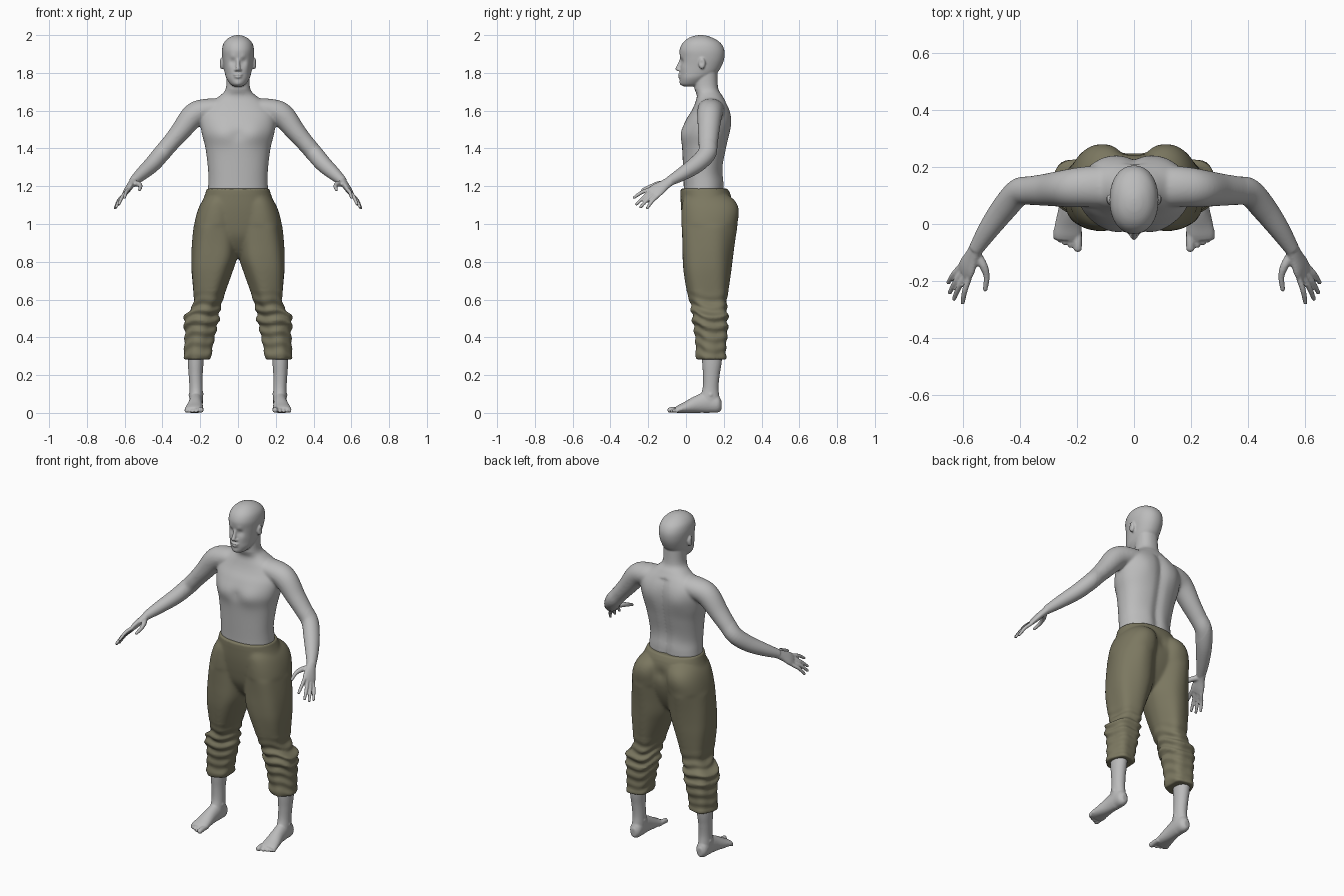
import bpy
import bmesh
import math
from mathutils import Vector, Matrix

cube = bpy.data.objects.get("Cube")
if cube:
    bpy.data.objects.remove(cube, do_unlink=True)


def material(name, color):
    mat = bpy.data.materials.new(name)
    mat.use_nodes = True
    mat.diffuse_color = color
    for node in mat.node_tree.nodes:
        if node.type == 'BSDF_PRINCIPLED':
            node.inputs["Base Color"].default_value = color
            node.inputs["Roughness"].default_value = 0.7
    return mat


def spline(rows, steps=6):
    """Smooth interpolation through rows of section values."""
    padded = [rows[0]] + list(rows) + [rows[-1]]
    result = []
    for a, b, c, d in zip(padded, padded[1:], padded[2:], padded[3:]):
        for i in range(steps):
            t = i / steps
            result.append([q + 0.5 * t * (r - p + t * (2*p - 5*q + 4*r - s + t * (3*(q - r) + s - p)))
                           for p, q, r, s in zip(a, b, c, d)])
    return result + [list(rows[-1])]


def skin_rings(bm, rings):
    loops = [[bm.verts.new(p) for p in ring] for ring in rings]
    for low, high in zip(loops, loops[1:]):
        for i in range(len(low)):
            j = (i + 1) % len(low)
            bm.faces.new((low[i], low[j], high[j], high[i]))
    bm.faces.new(loops[0])
    bm.faces.new(loops[-1])


def tower(bm, rows, power=2.0, segments=64, fold=None):
    """Upright loft; rows hold z, half width, front y, back y, centre x."""
    rings = []
    for z, w, front, back, cx in spline(rows):
        ring = []
        for i in range(segments):
            a = math.tau * i / segments
            c, s = math.cos(a), math.sin(a)
            extra = fold(a, z) if fold else 0
            x = math.copysign(abs(c) ** (2 / power), c) * (w + extra)
            y = math.copysign(abs(s) ** (2 / power), s) * ((back - front) / 2 + extra)
            ring.append(Vector((cx + x, (front + back) / 2 + y, z)))
        rings.append(ring)
    skin_rings(bm, rings)


def ball(bm, center, radii):
    matrix = Matrix.Translation(center) @ Matrix.Diagonal((*radii, 1))
    bmesh.ops.create_uvsphere(bm, u_segments=20, v_segments=12, radius=1, matrix=matrix)


def limb(bm, rows, side, segments=28, tip=False):
    """Loft along a path; rows hold x, y, z, radius along side, other radius."""
    rows = spline(rows)
    points = [Vector(r[:3]) for r in rows]
    rings = []
    for i, row in enumerate(rows):
        tangent = (points[min(i + 1, len(rows) - 1)] - points[max(i - 1, 0)]).normalized()
        across = Vector(side)
        across = (across - tangent * across.dot(tangent)).normalized()
        up = tangent.cross(across)
        angles = [math.tau * k / segments for k in range(segments)]
        rings.append([points[i] + across * math.cos(a) * row[3] + up * math.sin(a) * row[4] for a in angles])
    skin_rings(bm, rings)
    if tip:
        ball(bm, points[-1], [rows[-1][4]] * 3)


def push(bm, center, radius, offset):
    """Soft sculpting stroke, applied on both sides."""
    for sign in ((1, -1) if center[0] else (1,)):
        c = Vector((center[0] * sign, center[1], center[2]))
        move = Vector((offset[0] * sign, offset[1], offset[2]))
        for v in bm.verts:
            d = (v.co - c).length / radius
            if d < 3:
                v.co += move * math.exp(-d * d)


def mirror_all(bm):
    copy = bmesh.ops.duplicate(bm, geom=bm.verts[:] + bm.edges[:] + bm.faces[:])
    for item in copy["geom"]:
        if isinstance(item, bmesh.types.BMVert):
            item.co.x = -item.co.x


def finish(bm, name, mat, voxel, soft_area):
    """Fuse the overlapping parts into one skin and soften the joins."""
    bmesh.ops.recalc_face_normals(bm, faces=bm.faces[:])
    mesh = bpy.data.meshes.new(name)
    bm.to_mesh(mesh)
    bm.free()
    obj = bpy.data.objects.new(name, mesh)
    bpy.context.scene.collection.objects.link(obj)
    bpy.context.view_layer.objects.active = obj
    obj.select_set(True)
    remesh = obj.modifiers.new("fuse", 'REMESH')
    remesh.mode = 'VOXEL'
    remesh.voxel_size = voxel
    smooth = obj.modifiers.new("soften", 'SMOOTH')
    smooth.factor = 0.5
    smooth.iterations = 2
    for modifier in ("fuse", "soften"):
        bpy.ops.object.modifier_apply(modifier=modifier)
    bm = bmesh.new()
    bm.from_mesh(obj.data)
    area = [v for v in bm.verts if soft_area(v.co)]
    for _ in range(12):
        bmesh.ops.smooth_vert(bm, verts=area, factor=0.5, use_axis_x=True, use_axis_y=True, use_axis_z=True)
    bm.to_mesh(obj.data)
    bm.free()
    obj.data.materials.clear()
    obj.data.materials.append(mat)
    obj.data.shade_smooth()
    obj.select_set(False)


skin = material("grey skin", (0.5, 0.5, 0.5, 1))
cloth = material("olive cloth", (0.2, 0.187, 0.118, 1))

# Arm, palm and fingers
body = bmesh.new()
limb(body, [(.08, .13, 1.615, .07, .05), (.17, .13, 1.603, .07, .06), (.235, .125, 1.575, .066, .064),
            (.305, .12, 1.49, .057, .053), (.36, .117, 1.425, .051, .047), (.405, .11, 1.372, .049, .046),
            (.455, .055, 1.315, .046, .043), (.51, -.02, 1.265, .037, .035),
            (.555, -.09, 1.225, .026, .024)], (0, 1, 0))
across = Vector((.48, .67, -.57))
knuckles = Vector((.594, -.172, 1.166))
limb(body, [(.545, -.07, 1.235, .026, .022), (.565, -.11, 1.21, .03, .019),
            (.583, -.148, 1.184, .041, .017), (*knuckles, .041, .012)], across)
tips = [(.6, -.275, 1.14), (.63, -.262, 1.105), (.645, -.24, 1.09), (.65, -.205, 1.085)]
for i, end in enumerate(tips):
    base = knuckles + across * (0.021 * i - 0.031)
    end = Vector(end)
    middle = (base + end) / 2 + Vector((.003, 0, .006))
    start = base + (base - end) * 0.25
    limb(body, [(*start, .009, .009), (*base, .0105, .0105), (*middle, .01, .01), (*end, .008, .008)],
         across, 14, True)
limb(body, [(.555, -.1, 1.215, .016, .016), (.528, -.145, 1.212, .015, .015),
            (.516, -.185, 1.2, .011, .011), (.521, -.228, 1.182, .009, .009)], across, 14, True)

# Lower leg, foot and toes
tower(body, [(.45, .045, .08, .2, .222), (.28, .042, .085, .19, .224), (.2, .037, .09, .178, .224),
             (.13, .035, .088, .172, .222), (.07, .036, .07, .178, .222), (.03, .03, .07, .175, .222)])
limb(body, [(.222, .188, .04, .015, .025), (.222, .168, .042, .033, .043), (.222, .12, .055, .036, .056),
            (.225, .06, .045, .038, .046), (.23, 0, .028, .046, .031), (.233, -.035, .02, .049, .022),
            (.234, -.055, .015, .045, .015)], (1, 0, 0))
ball(body, (.25, .13, .095), (.012, .014, .014))
ball(body, (.194, .125, .1), (.012, .014, .014))
for i in range(5):
    x = (.197, .222, .242, .26, .275)[i]
    r = 0.015 if i == 0 else 0.0105 - 0.0006 * i
    limb(body, [(x, -.02, .018, r, r), (x, -.06 + .007 * i, .018, r, r), (x, -.084 + .009 * i, r, r, r)],
         (1, 0, 0), 14, True)
for v in body.verts:
    v.co.z = max(v.co.z, 0)

# Ear and eyelid
ball(body, (.086, .085, 1.85), (.013, .018, .031))
ball(body, (.033, -.003, 1.857), (.017, .014, .011))
ball(body, (.011, -.036, 1.815), (.008, .01, .007))
mirror_all(body)

# Torso and neck
tower(body, [(1.1, .16, -.01, .2, 0), (1.2, .158, -.012, .2, 0), (1.28, .158, -.015, .192, 0),
             (1.4, .172, -.02, .215, 0), (1.48, .192, -.024, .23, 0), (1.55, .2, .0, .235, 0),
             (1.6, .19, .03, .23, 0), (1.64, .155, .048, .215, 0), (1.68, .095, .058, .192, 0),
             (1.72, .064, .045, .17, 0), (1.82, .06, .045, .165, 0)], 2.25)
push(body, (.085, -.02, 1.475), .06, (0, -.01, 0))
push(body, (.1, .23, 1.54), .07, (0, .012, 0))
push(body, (0, -.02, 1.47), .03, (0, .008, 0))
push(body, (.05, .2, 1.25), .05, (0, .006, 0))
for v in body.verts:
    if 1.15 < v.co.z < 1.64 and v.co.y > 0.15 and abs(v.co.x) < 0.08:
        v.co.y -= 0.013 * math.exp(-(v.co.x / 0.025) ** 2)

# Head with sockets, brow, cheeks and chin
tower(body, [(1.728, .02, -.01, .05, 0), (1.74, .04, -.027, .08, 0), (1.77, .061, -.032, .12, 0),
             (1.8, .07, -.033, .165, 0), (1.84, .077, -.03, .19, 0), (1.88, .083, -.031, .203, 0),
             (1.92, .085, -.034, .203, 0), (1.955, .077, -.02, .186, 0), (1.98, .057, .006, .153, 0),
             (1.995, .03, .04, .115, 0), (2.0, .008, .07, .09, 0)], 2.15)
push(body, (.033, -.036, 1.86), .019, (0, .013, 0))
push(body, (.03, -.03, 1.884), .016, (0, -.005, 0))
push(body, (.048, -.01, 1.828), .022, (0, -.004, 0))
push(body, (0, -.03, 1.743), .018, (0, -.005, 0))
push(body, (.1, .08, 1.853), .012, (-.006, 0, 0))
limb(body, [(0, -.024, 1.875, .009, .008), (0, -.034, 1.845, .01, .01), (0, -.044, 1.822, .012, .012)],
     (1, 0, 0), 20, True)
ball(body, (0, -.032, 1.791), (.024, .011, .006))
ball(body, (0, -.031, 1.778), (.02, .012, .006))
finish(body, "body", skin, 0.005, lambda p: abs(p.x) < 0.4 and 1.2 < p.z < 1.71)


# Trousers: bunched folds below the knee, long soft folds above
def folds(a, z):
    bunch = math.exp(-((z - 0.52) / 0.075) ** 2) + 0.35 * (z < 0.48)
    ripple = math.sin(z * 110 + 2.2 * math.sin(a + 0.6) + math.cos(3 * a))
    drape = math.sin(5 * a + 7 * z) * 0.003 * (z < 1.0)
    hem = 0.004 * math.exp(-((z - 0.3) / 0.015) ** 2)
    return 0.008 * bunch * ripple + drape + hem


trousers = bmesh.new()
tower(trousers, [(1.16, .07, .0, .215, .085), (1.12, .09, -.018, .262, .1), (1.07, .104, -.024, .28, .11),
                 (1.0, .113, -.025, .272, .118), (.9, .12, -.022, .256, .123), (.82, .12, -.02, .246, .128),
                 (.75, .109, -.014, .238, .139), (.65, .087, .004, .225, .153), (.58, .074, .024, .215, .162),
                 (.54, .08, .032, .222, .18), (.5, .093, .036, .223, .193), (.42, .08, .048, .222, .2),
                 (.35, .075, .054, .213, .208), (.283, .068, .055, .21, .213)], 2.2, fold=folds)
mirror_all(trousers)
tower(trousers, [(1.187, .165, -.028, .22, 0), (1.15, .177, -.029, .238, 0), (1.08, .203, -.026, .252, 0),
                 (1.0, .215, -.016, .245, 0), (.93, .17, .0, .225, 0), (.86, .09, .04, .19, 0),
                 (.82, .03, .08, .15, 0)], 2.25)
push(trousers, (0, .25, 1.08), .035, (0, -.015, 0))
finish(trousers, "trousers", cloth, 0.006, lambda p: 0.65 < p.z < 1.15)
